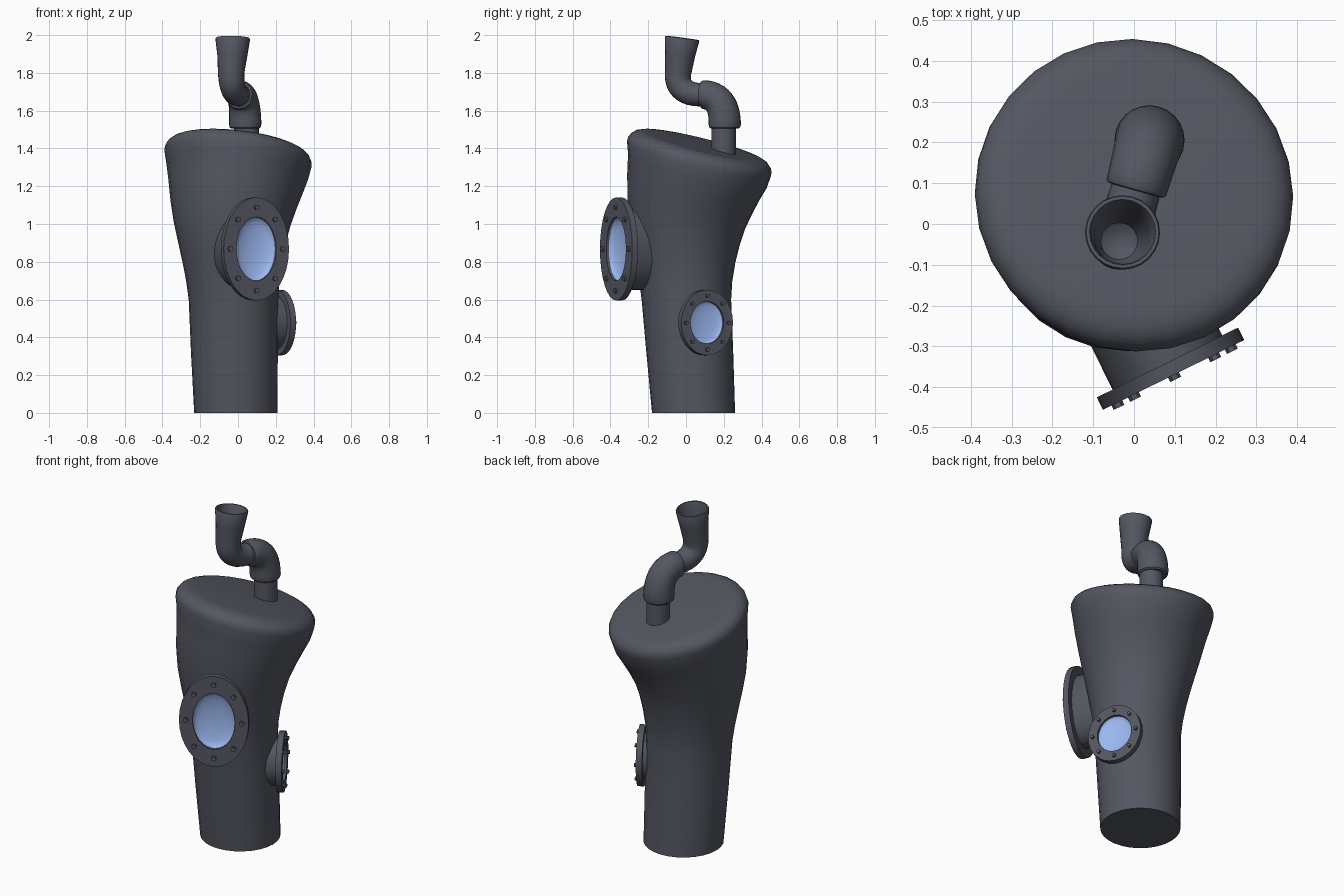
import bpy, math
from mathutils import Vector, Matrix

if "Cube" in bpy.data.objects:
    bpy.data.objects.remove(bpy.data.objects["Cube"])

UP = Vector((0, 0, 1))


def material(name, rgb):
    m = bpy.data.materials.new(name)
    m.diffuse_color = (*rgb, 1)
    m.use_nodes = True
    m.node_tree.nodes["Principled BSDF"].inputs["Base Color"].default_value = m.diffuse_color
    return m


IRON = material("dark_iron", (0.09, 0.095, 0.12))
GLASS = material("blue_glass", (0.33, 0.48, 0.88))


def loft(name, rings, seg=32, mat=IRON, frame=None, caps=(True, True)):
    """Skin elliptical rings given as (center, rx, ry, normal)."""
    verts, faces = [], []
    for c, rx, ry, n in rings:
        q = UP.rotation_difference(Vector(n))
        for i in range(seg):
            a = 2 * math.pi * i / seg
            verts.append(Vector(c) + q @ Vector((rx * math.cos(a), ry * math.sin(a), 0)))
    for k in range(len(rings) - 1):
        for i in range(seg):
            j = (i + 1) % seg
            faces.append((k * seg + i, k * seg + j, (k + 1) * seg + j, (k + 1) * seg + i))
    if caps[0]:
        faces.append(tuple(reversed(range(seg))))
    if caps[1]:
        faces.append(tuple(range(len(verts) - seg, len(verts))))
    me = bpy.data.meshes.new(name)
    me.from_pydata(verts, [], faces)
    me.materials.append(mat)
    ob = bpy.data.objects.new(name, me)
    bpy.context.collection.objects.link(ob)
    if frame:
        ob.matrix_world = frame
    bpy.ops.object.select_all(action='DESELECT')
    ob.select_set(True)
    bpy.context.view_layer.objects.active = ob
    bpy.ops.object.shade_smooth_by_angle(angle=math.radians(35))
    return ob


def bend(p0, p1, p2, r0, r1, steps=9):
    """Rings along a quadratic curve, for pipe elbows."""
    p0, p1, p2 = map(Vector, (p0, p1, p2))
    out = []
    for i in range(steps + 1):
        t = i / steps
        p = p0 * (1 - t) ** 2 + p1 * 2 * t * (1 - t) + p2 * t * t
        d = (p1 - p0) * (1 - t) + (p2 - p1) * t
        r = r0 + (r1 - r0) * t
        out.append((p, r, r, d.normalized()))
    return out


# Leaning vessel body: x, y, z, radius, share of the lid tilt
TILT = Vector((0.12, 0.25, 0))
profile = [(-.012, .04, 0, .22, 0), (-.019, .02, .32, .23, 0), (-.024, .002, .6, .237, 0),
           (-.028, -.002, .7, .247, .05), (-.031, -.003, .8, .264, .1),
           (-.033, -.001, .9, .285, .2), (-.032, .005, 1.0, .309, .35),
           (-.024, .02, 1.1, .334, .55), (-.012, .04, 1.2, .358, .8),
           (-.004, .06, 1.28, .378, 1)]
rings = [((x, y, z), r, r, UP + TILT * k) for x, y, z, r, k in profile]
n = (UP + TILT).normalized()
rim = Vector((-.001, .068, 1.345))
for h, r in [(0, .392), (.025, .391), (.045, .381), (.062, .362), (.073, .335), (.077, .30)]:
    rings.append((rim + n * h, r, r, n))
loft("vessel_body", rings, 28)


def porthole(name, pos, az, w, h, hole, neck, depth, bowl):
    """Necked oval flange with recessed glass and a ring of eight bolts."""
    nrm = Vector((math.cos(az), math.sin(az), 0))
    side = UP.cross(nrm)
    frame = Matrix((side, UP, nrm)).transposed().to_4x4()
    frame.translation = pos
    e = lambda rx, ry, d: ((0, 0, d), rx, ry, UP)
    (gw, gh), (nw, nh) = hole, neck
    loft(name + "_flange", [e(nw, nh, -depth), e(nw, nh, -.034), e(w, h, -.034), e(w, h, 0),
                            e(gw, gh, 0), e(gw, gh, -.022)], 32, IRON, frame, (True, False))
    loft(name + "_glass", [e(gw * math.cos(t), gh * math.cos(t), -.015 - bowl * math.sin(t))
                           for t in (0, .3, .6, .9, 1.2, 1.45)], 32, GLASS, frame, (False, True))
    bw, bh = (w + gw) / 2, (h + gh) / 2
    s = .011 + .02 * (w - .155)
    s = s + .003 if h > .2 else s
    for i in range(8):
        a = math.pi * i / 4
        x, y = bw * math.cos(a), bh * math.sin(a)
        loft(f"{name}_bolt_{i + 1}", [((x, y, d), s, s, UP) for d in (-.005, .012)], 6, IRON, frame)


porthole("front_porthole", (.097, -.37, .868), math.radians(-63.7), .193, .273,
         (.117, .169), (.15, .218), .25, .035)
porthole("side_porthole", (.235, .112, .478), math.radians(28), .155, .173,
         (.1, .112), (.118, .14), .12, .018)

# Pipe stub on the lid
loft("pipe_stub", [((.045, .2, z), .065, .065, UP) for z in (1.34, 1.54)], 24)

# Wide elbow turning from vertical to forward, with rounded lips
d = Vector((-.27, -.96, 0)).normalized()
base, mid, end = Vector((.038, .205, 1.53)), Vector((.038, .205, 1.68)), Vector((.006, .09, 1.685))
elbow = [(base - UP * .025, .074, .074, UP), (base - UP * .018, .082, .082, UP)]
elbow += bend(base, mid, end, .086, .076, 12)
elbow += [(end + d * .006, .072, .072, d), (end + d * .008, .062, .062, d)]
loft("wide_elbow", elbow, 24)

# Upper spout: bends up, flares, and is hollow like a cup
lip = Vector((-.028, -.02, 1.985))
lipn = Vector((.02, .13, 1)).normalized()
start, turn, rise = end - d * .03, Vector((-.034, -.055, 1.672)), Vector((-.036, -.042, 1.80))
spout = [r for r in bend(start, turn, rise, .06, .07, 12)]
spout += [(lip - lipn * .09, .08, .08, lipn), (lip - lipn * .006, .092, .092, lipn),
          (lip, .089, .089, lipn), (lip, .081, .081, lipn), (lip - lipn * .006, .078, .078, lipn),
          (lip - lipn * .09, .068, .068, lipn), (rise, .058, .058, UP),
          (rise - UP * .045, .045, .045, UP), (rise - UP * .06, .02, .02, UP)]
loft("flared_spout", spout, 24)
